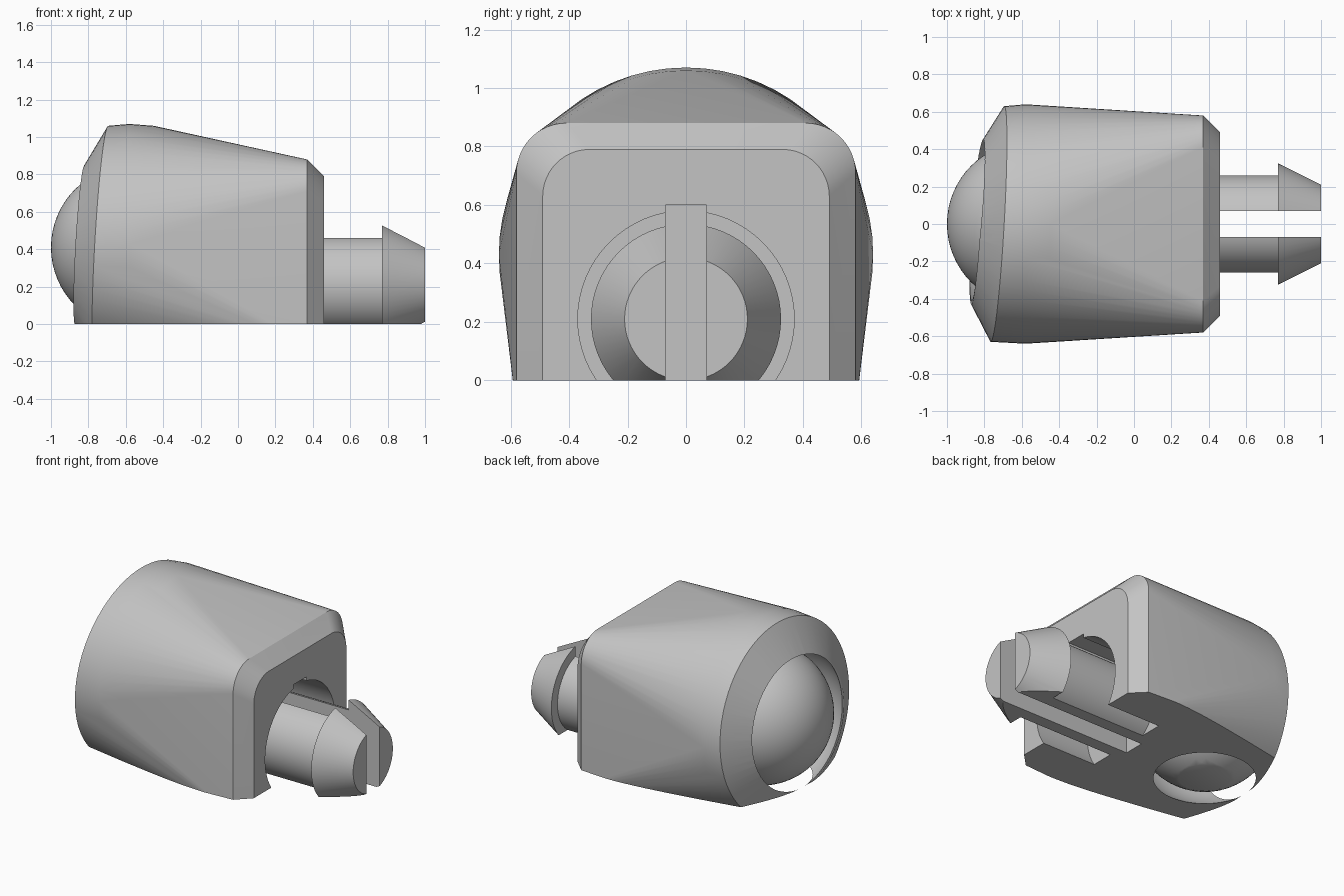
import bpy, bmesh
from math import sin, cos, pi
from mathutils import Matrix, Vector

if "Cube" in bpy.data.objects:
    bpy.data.objects.remove(bpy.data.objects["Cube"], do_unlink=True)

grey = bpy.data.materials.new("plain grey")
grey.use_nodes = True
grey.diffuse_color = (0.55, 0.55, 0.55, 1)
grey.node_tree.nodes["Principled BSDF"].inputs["Base Color"].default_value = (0.55, 0.55, 0.55, 1)


def finish(name, bm):
    bmesh.ops.recalc_face_normals(bm, faces=bm.faces)
    mesh = bpy.data.meshes.new(name)
    bm.to_mesh(mesh)
    bm.free()
    mesh.materials.append(grey)
    obj = bpy.data.objects.new(name, mesh)
    bpy.context.collection.objects.link(obj)
    return obj


def box(name, lo, hi):
    lo, hi = Vector(lo), Vector(hi)
    bm = bmesh.new()
    bmesh.ops.create_cube(bm, size=1, matrix=Matrix.Translation((lo + hi) / 2)
                          @ Matrix.Diagonal((*(hi - lo), 1)))
    return finish(name, bm)


def ball(name, centre, radius):
    # Poles lie along x
    bm = bmesh.new()
    bmesh.ops.create_uvsphere(bm, u_segments=64, v_segments=32, radius=radius,
                              matrix=Matrix.Translation(centre) @ Matrix.Rotation(pi / 2, 4, 'Y'))
    return finish(name, bm)


def ring(x, radius, z, count=64, tilt=0):
    pts = []
    for i in range(count):
        y, h = radius * cos(2 * pi * i / count), radius * sin(2 * pi * i / count)
        pts.append((x + tilt * (y + h), y, z + h))
    return pts


def lathe(name, profile, z):
    bm = bmesh.new()
    loops = [[bm.verts.new(p) for p in ring(x, r, z)] for x, r in profile]
    for a, b in zip(loops, loops[1:]):
        for i in range(len(a)):
            j = (i + 1) % len(a)
            bm.faces.new((a[i], a[j], b[j], b[i]))
    bm.faces.new(loops[0])
    bm.faces.new(loops[-1])
    return finish(name, bm)


def arch(x, half, top, radius, bottom):
    # Square section with two rounded upper corners
    pts = [(x, -half, bottom), (x, half, bottom)]
    for i in range(13):
        a = pi / 2 * i / 12
        y, z = half - radius + radius * cos(a), top - radius + radius * sin(a)
        pts += [(x, y, z), (x, -y, z)]
    return pts


def cut(obj, *cutters):
    for cutter in cutters:
        mod = obj.modifiers.new("cut", 'BOOLEAN')
        mod.operation, mod.solver, mod.object = 'DIFFERENCE', 'EXACT', cutter
    bpy.context.view_layer.update()
    graph = bpy.context.evaluated_depsgraph_get()
    mesh = bpy.data.meshes.new_from_object(obj.evaluated_get(graph))
    obj.modifiers.clear()
    obj.data = mesh


def smooth(obj):
    bpy.ops.object.select_all(action='DESELECT')
    obj.select_set(True)
    bpy.context.view_layer.objects.active = obj
    bpy.ops.object.shade_smooth_by_angle(angle=pi / 7)


BALL = (-0.56, 0, 0.41)
PEG_Z = 0.21

# Housing: round tilted nose blending into a chamfered arch
points = ring(-0.845, 0.43, 0.42, tilt=0.057) + ring(-0.73, 0.63, 0.43, tilt=0.057)
points += ring(-0.58, 0.64, 0.43) + ring(-0.45, 0.63, 0.43)
points += arch(0.37, 0.58, 0.88, 0.17, -0.1) + arch(0.46, 0.49, 0.79, 0.16, -0.01)
bm = bmesh.new()
for p in points:
    bm.verts.new(p)
hull = bmesh.ops.convex_hull(bm, input=bm.verts)
loose = [v for v in bm.verts if not v.link_faces]
bmesh.ops.delete(bm, geom=loose, context='VERTS')
housing = finish("housing", bm)

# Peg: shaft with a barbed tip
peg = lathe("split_peg", [(0.05, 0.26), (0.77, 0.26), (0.77, 0.325), (1.0, 0.21)], PEG_Z)

# Ball resting in the socket
roller = ball("socket_ball", BALL, 0.44)

# Cutters
ground = box("ground_cutter", (-2, -2, -2), (2, 2, 0))
slot = box("slot_cutter", (0.0, -0.07, -0.5), (1.2, 0.07, 0.6))
recess = lathe("recess_cutter", [(0.06, 0.37), (0.6, 0.37)], PEG_Z)
socket = ball("socket_cutter", BALL, 0.515)

cut(housing, ground, socket, recess, slot)
cut(peg, ground, slot)
cut(roller, ground)
for cutter in (ground, slot, recess, socket):
    bpy.data.objects.remove(cutter, do_unlink=True)
for part in (housing, peg, roller):
    smooth(part)
